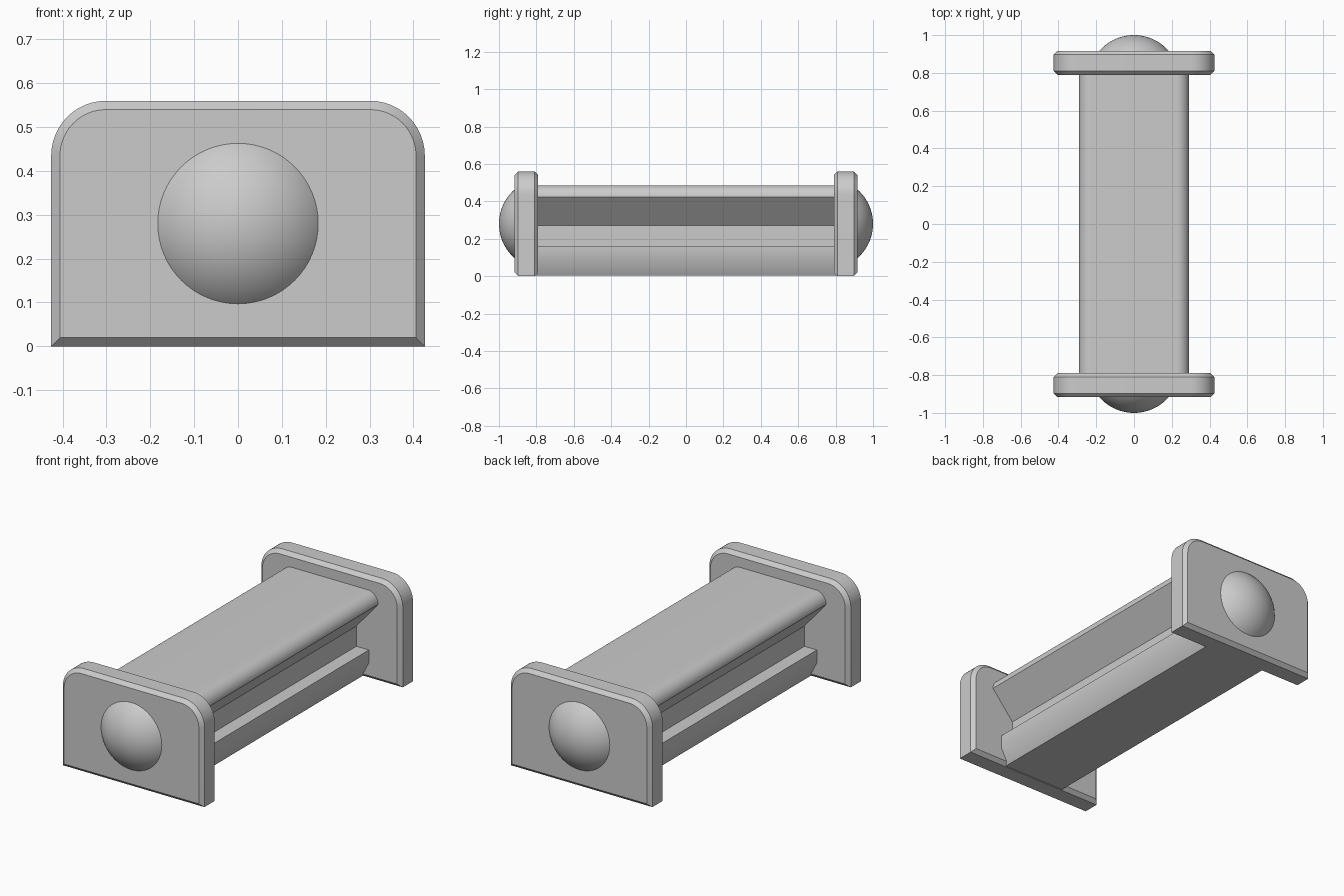
import bpy, bmesh, math
from mathutils import Matrix

cube = bpy.data.objects.get("Cube")
if cube:
    bpy.data.objects.remove(cube, do_unlink=True)

grey = bpy.data.materials.new("plain grey")
grey.use_nodes = True
colour = (0.6, 0.6, 0.6, 1)
grey.diffuse_color = colour
grey.node_tree.nodes["Principled BSDF"].inputs["Base Color"].default_value = colour


def finish(name, bm):
    bmesh.ops.recalc_face_normals(bm, faces=bm.faces)
    mesh = bpy.data.meshes.new(name)
    bm.to_mesh(mesh)
    bm.free()
    mesh.materials.append(grey)
    ob = bpy.data.objects.new(name, mesh)
    bpy.context.collection.objects.link(ob)
    bpy.ops.object.select_all(action='DESELECT')
    ob.select_set(True)
    bpy.context.view_layer.objects.active = ob
    bpy.ops.object.shade_smooth_by_angle(angle=math.radians(30))
    return ob


def arc(cx, cz, r, steps=12):
    """Quarter circle from the outer side up to the top."""
    angles = [math.pi / 2 * i / steps for i in range(steps + 1)]
    return [(cx + r * math.cos(a), cz + r * math.sin(a)) for a in angles]


def mirrored(half):
    return half + [(-x, z) for x, z in reversed(half)]


def ring(bm, outline, y):
    return [bm.verts.new((x, y, z)) for x, z in outline]


def loft(name, sections):
    """Join matching outlines placed along y and cap both ends."""
    bm = bmesh.new()
    rings = [ring(bm, outline, y) for y, outline in sections]
    for a, b in zip(rings, rings[1:]):
        n = len(a)
        for i in range(n):
            j = (i + 1) % n
            bm.faces.new((a[i], a[j], b[j], b[i]))
    bm.faces.new(rings[0])
    bm.faces.new(rings[-1])
    return finish(name, bm)


# Grooved beam with a waist and a ledge on each side
beam_half = [(0.19, 0.003), (0.235, 0.09), (0.235, 0.16), (0.16, 0.16), (0.16, 0.27)]
beam_half += arc(0.228, 0.423, 0.063)
loft("beam", [(-0.82, mirrored(beam_half)), (0.82, mirrored(beam_half))])


# Chamfered end plates with rounded top corners
def plate_outline(inset):
    half = [(0.426 - inset, inset)] + arc(0.301, 0.435, 0.125 - inset)
    return mirrored(half)


c = 0.02
wide, narrow = plate_outline(0), plate_outline(c)
inner, outer = 0.79, 0.917
for name, s in (("front", -1), ("back", 1)):
    loft(name + "_end_plate", [(s * inner, narrow), (s * (inner + c), wide),
                               (s * (outer - c), wide), (s * outer, narrow)])

    # Shallow dome: the cap of a sphere, cut at the plate face
    rim, height = 0.183, 1 - outer
    radius = (rim ** 2 + height ** 2) / (2 * height)
    bm = bmesh.new()
    place = Matrix.Translation((0, s * (1 - radius), 0.28)) @ Matrix.Rotation(-s * math.pi / 2, 4, 'X')
    bmesh.ops.create_uvsphere(bm, u_segments=64, v_segments=48, radius=radius, matrix=place)
    bmesh.ops.bisect_plane(bm, geom=bm.verts[:] + bm.edges[:] + bm.faces[:],
                           plane_co=(0, s * (outer - 0.002), 0), plane_no=(0, s, 0),
                           clear_inner=True)
    finish(name + "_dome", bm)
